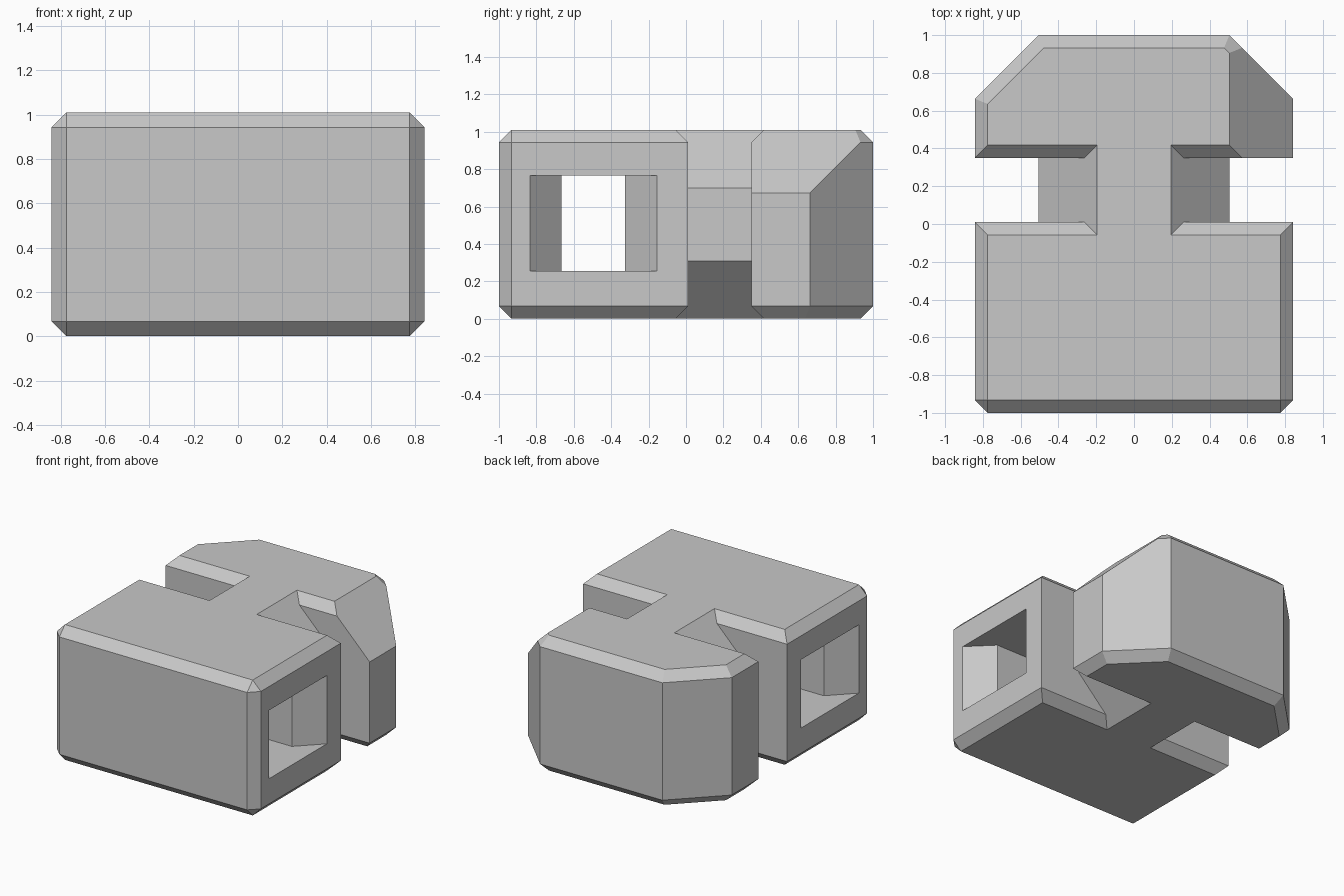
import bpy
import bmesh
from mathutils import Vector

W, H, EDGE = 0.842, 1.01, 0.067      # half width, height, chamfer size
BODY_BACK, TAIL_FRONT = 0.01, 0.35   # the gap spanned by the neck
SLOT = 0.505                         # half width of neck and of the back face

cube = bpy.data.objects.get("Cube")
if cube:
    bpy.data.objects.remove(cube, do_unlink=True)

grey = bpy.data.materials.new("plain grey")
grey.use_nodes = True
colour = (0.58, 0.58, 0.58, 1)
grey.diffuse_color = colour
grey.node_tree.nodes["Principled BSDF"].inputs["Base Color"].default_value = colour


def prism(points, low, high, place):
    """Extrude a closed outline between two levels; place() maps it to space."""
    bm = bmesh.new()
    rings = [[bm.verts.new(place(a, b, level)) for a, b in points] for level in (low, high)]
    for ring in rings:
        bm.faces.new(ring)
    n = len(points)
    for i in range(n):
        j = (i + 1) % n
        bm.faces.new((rings[0][i], rings[0][j], rings[1][j], rings[1][i]))
    bmesh.ops.recalc_face_normals(bm, faces=bm.faces)
    return bm


def chamfer(bm, rule):
    edges = [e for e in bm.edges if rule(e)]
    bmesh.ops.bevel(bm, geom=edges, offset=EDGE, offset_type='OFFSET',
                    segments=1, profile=0.5, affect='EDGES')


def is_rim(edge):
    return abs(edge.verts[0].co.z - edge.verts[1].co.z) < 0.001


def finish(bm, name):
    mesh = bpy.data.meshes.new(name)
    bm.to_mesh(mesh)
    bm.free()
    mesh.materials.append(grey)
    obj = bpy.data.objects.new(name, mesh)
    bpy.context.collection.objects.link(obj)
    return obj


def combine(target, tool, operation):
    mod = target.modifiers.new(operation.lower(), 'BOOLEAN')
    mod.operation, mod.object, mod.solver = operation, tool, 'EXACT'
    bpy.context.view_layer.objects.active = target
    bpy.ops.object.modifier_apply(modifier=mod.name)
    bpy.data.objects.remove(tool, do_unlink=True)


def flat(a, b, level):
    return (a, b, level)


# Body block: every edge chamfered except the two rear uprights
outline = [(-W, -1), (W, -1), (W, BODY_BACK), (-W, BODY_BACK)]
bm = prism(outline, 0, H, flat)
chamfer(bm, lambda e: is_rim(e) or e.verts[0].co.y < 0)
body = finish(bm, "connector_block")

# Cross hole, flared at both side openings
flare, mid, wide, narrow, over = W - 0.17, -0.495, 0.34, 0.17, 0.05
half = [(W + over, wide + over), (flare, narrow)]
right_side = half + [(-x, y) for x, y in reversed(half)]
hole = right_side + [(x, -y) for x, y in reversed(right_side)]
bm = prism([(x, mid + y) for x, y in hole], 0.255, 0.765, flat)
combine(body, finish(bm, "cross_hole"), 'DIFFERENCE')

# Neck: eight-sided bar filling the chamfers of its neighbours
top = 0.195
side = [(top, 0), (SLOT, SLOT - top), (SLOT, H - SLOT + top), (top, H)]
section = side + [(-x, z) for x, z in reversed(side)]
bm = prism(section, BODY_BACK - EDGE, TAIL_FRONT + EDGE, lambda a, b, level: (a, level, b))
neck = finish(bm, "neck")

# Tail block: clipped back corners, chamfered rims, one deep slope on its left
corner = 1 - (W - SLOT)
outline = [(-W, TAIL_FRONT), (W, TAIL_FRONT), (W, corner), (SLOT, 1), (-SLOT, 1), (-W, corner)]
bm = prism(outline, 0, H, flat)
chamfer(bm, is_rim)
cut = bmesh.ops.bisect_plane(bm, geom=bm.verts[:] + bm.edges[:] + bm.faces[:],
                             plane_co=Vector((SLOT, 0, H)), plane_no=Vector((1, 0, 1)),
                             clear_outer=True)
bmesh.ops.holes_fill(bm, edges=[e for e in bm.edges if e.is_boundary])
bmesh.ops.recalc_face_normals(bm, faces=bm.faces)
tail = finish(bm, "tail")

# Fuse the parts into one solid and merge coplanar faces
combine(body, neck, 'UNION')
combine(body, tail, 'UNION')
bm = bmesh.new()
bm.from_mesh(body.data)
bmesh.ops.remove_doubles(bm, verts=bm.verts, dist=0.0005)
bmesh.ops.dissolve_limit(bm, angle_limit=0.01, verts=bm.verts, edges=bm.edges)
bm.to_mesh(body.data)
bm.free()
